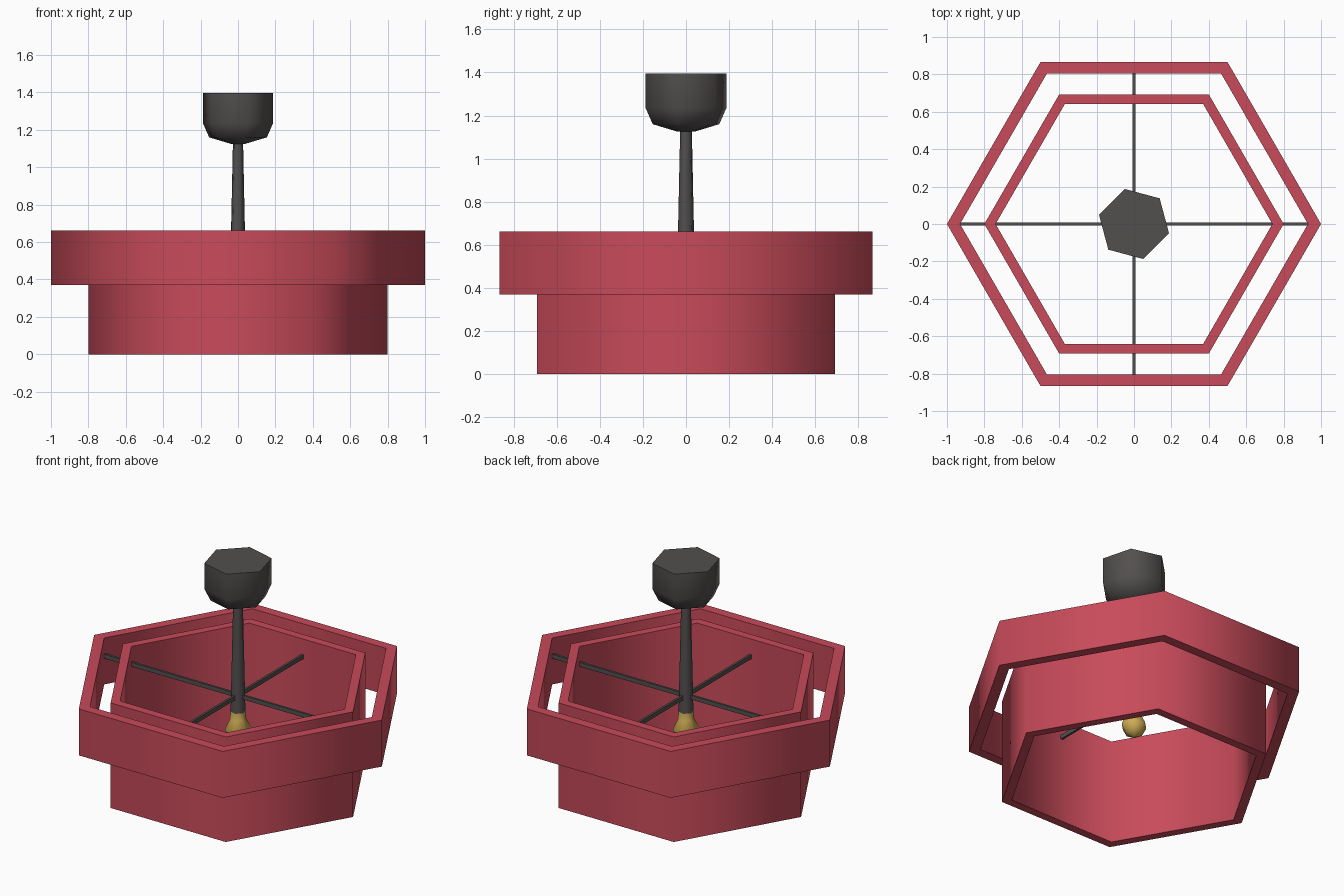
import bpy, bmesh, math

if "Cube" in bpy.data.objects:
    bpy.data.objects.remove(bpy.data.objects["Cube"])


def material(name, rgb):
    m = bpy.data.materials.new(name)
    m.diffuse_color = (*rgb, 1)
    m.use_nodes = True
    m.node_tree.nodes["Principled BSDF"].inputs["Base Color"].default_value = m.diffuse_color
    return m


RED = material("red shade", (0.578, 0.070, 0.102))
DARK = material("dark metal", (0.085, 0.079, 0.077))
GOLD = material("gold bulb", (0.60, 0.41, 0.085))


def lathe(name, profile, mat, turn=0.0, closed=False, sides=6):
    """Spin (radius, z) points into a six-sided solid; closed joins the profile into a ring."""
    bm = bmesh.new()
    loops = []
    for r, z in profile:
        loops.append([bm.verts.new((r * math.cos(turn + math.tau * i / sides),
                                    r * math.sin(turn + math.tau * i / sides), z))
                      for i in range(sides)])
    pairs = list(zip(loops, loops[1:]))
    if closed:
        pairs.append((loops[-1], loops[0]))
    else:
        bm.faces.new(loops[0])
        bm.faces.new(loops[-1])
    for a, b in pairs:
        for i in range(sides):
            j = (i + 1) % sides
            bm.faces.new((a[i], a[j], b[j], b[i]))
    bmesh.ops.recalc_face_normals(bm, faces=bm.faces)
    me = bpy.data.meshes.new(name)
    bm.to_mesh(me)
    bm.free()
    me.materials.append(mat)
    ob = bpy.data.objects.new(name, me)
    bpy.context.collection.objects.link(ob)
    # smooth around the six sides, sharp at the rims
    bpy.ops.object.select_all(action='DESELECT')
    ob.select_set(True)
    bpy.context.view_layer.objects.active = ob
    bpy.ops.object.shade_smooth_by_angle(angle=math.radians(65))
    return ob


def ring(name, r_out, r_in, z0, z1):
    return lathe(name, [(r_out, z0), (r_out, z1), (r_in, z1), (r_in, z0)], RED, closed=True)


def bar(name, size, z):
    bpy.ops.mesh.primitive_cube_add(size=1, location=(0, 0, z))
    ob = bpy.context.object
    ob.name = name
    ob.scale = size
    ob.data.materials.append(DARK)


# Hexagonal shades
ring("outer_shade", 1.0, 0.93, 0.37, 0.662)
ring("inner_shade", 0.80, 0.74, 0.0, 0.66)

# Crossed support bars reaching the outer shade
bar("support_bar_x", (1.90, 0.014, 0.026), 0.55)
bar("support_bar_y", (0.014, 1.64, 0.026), 0.55)

# Ceiling canopy, stem and bulb
TURN = math.radians(45)
lathe("ceiling_canopy", [(0.04, 1.125), (0.16, 1.16), (0.194, 1.235), (0.194, 1.396)], DARK, TURN)
lathe("stem", [(0.043, 0.45), (0.028, 1.14)], DARK, TURN)
lathe("bulb", [(0.006, 0.27), (0.05, 0.29), (0.077, 0.34), (0.047, 0.405), (0.043, 0.452)], GOLD, TURN)
